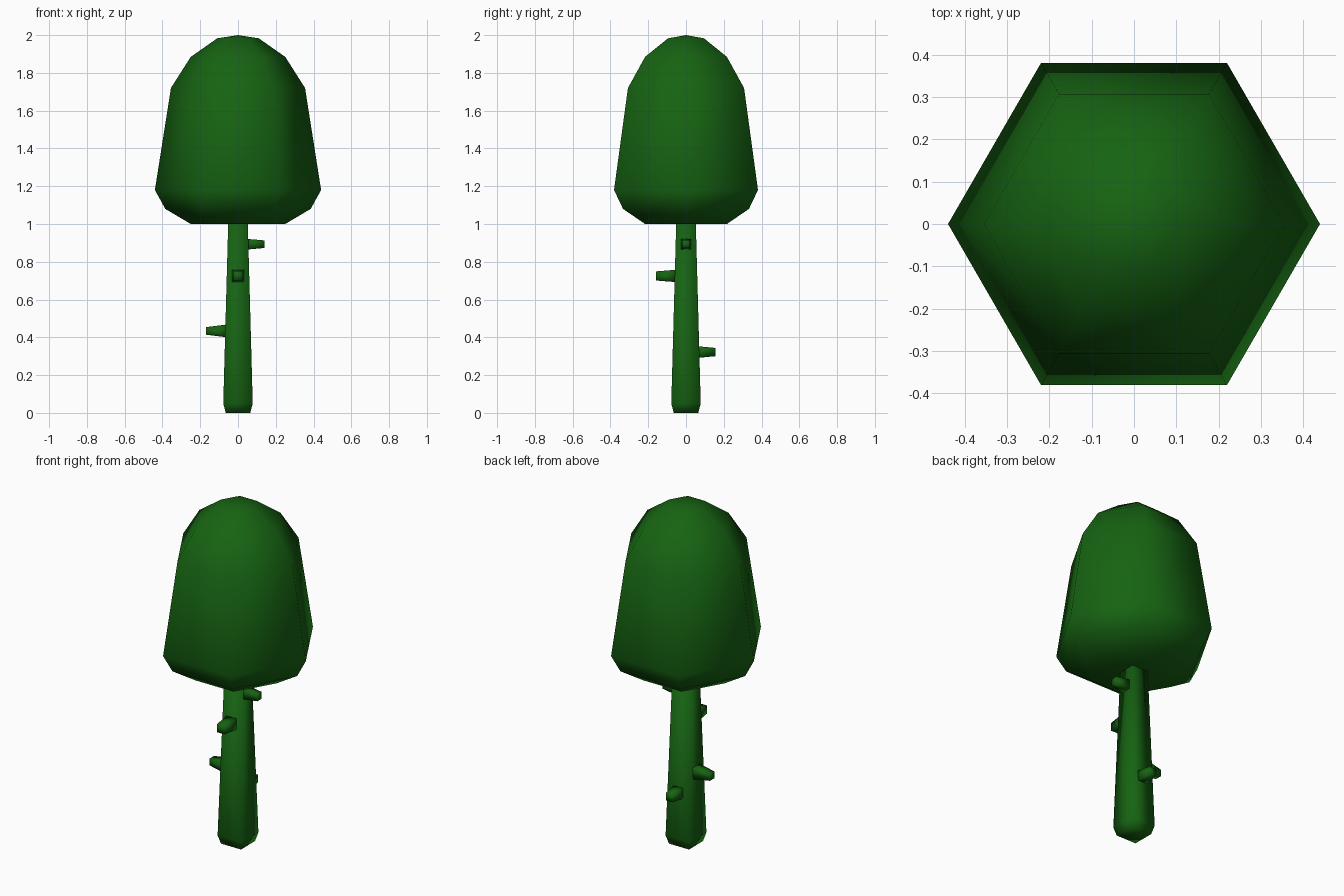
import bpy, bmesh, math
from mathutils import Matrix, Vector

if "Cube" in bpy.data.objects:
    bpy.data.objects.remove(bpy.data.objects["Cube"])

green = bpy.data.materials.new("leaf_green")
green.diffuse_color = (0.008, 0.125, 0.006, 1)
green.use_nodes = True
green.node_tree.nodes["Principled BSDF"].inputs["Base Color"].default_value = green.diffuse_color


def lathe(name, rings, sides, turn=0.0, matrix=Matrix()):
    """Closed prism-like body from (radius, height) rings; radius 0 makes a tip."""
    bm = bmesh.new()
    loops = []
    for r, z in rings:
        if r == 0:
            loops.append([bm.verts.new((0, 0, z))] * sides)
            continue
        loops.append([bm.verts.new((r * math.cos(turn + math.tau * i / sides),
                                    r * math.sin(turn + math.tau * i / sides), z))
                      for i in range(sides)])
    for a, b in zip(loops, loops[1:]):
        for i in range(sides):
            j = (i + 1) % sides
            bm.faces.new(list(dict.fromkeys((a[i], a[j], b[j], b[i]))))
    for loop in (loops[0], loops[-1]):
        if len(set(loop)) > 2:
            bm.faces.new(loop)
    bm.transform(matrix)
    bmesh.ops.recalc_face_normals(bm, faces=bm.faces)
    for f in bm.faces:
        f.smooth = True
    me = bpy.data.meshes.new(name)
    bm.to_mesh(me)
    bm.free()
    me.materials.append(green)
    ob = bpy.data.objects.new(name, me)
    bpy.context.collection.objects.link(ob)
    return ob


# six-sided canopy
lathe("canopy", [(0.25, 1.0), (0.385, 1.08), (0.44, 1.18), (0.355, 1.72),
                 (0.25, 1.885), (0.11, 1.983), (0, 2.0)], 6)

# square tapered trunk
D = math.sqrt(2)
lathe("trunk", [(0.065 * D, 0), (0.078 * D, 0.05), (0.052 * D, 1.0)], 4, math.pi / 4)

# cut branch stubs: direction, height, reach, root half width, tip half width
stubs = [((1, 0, 0), 0.893, 0.14, 0.028, 0.02),
         ((0, -1, 0), 0.725, 0.16, 0.033, 0.024),
         ((-1, 0, 0), 0.434, 0.17, 0.035, 0.02),
         ((0, 1, 0), 0.322, 0.155, 0.032, 0.022)]
for n, (d, z, reach, root, tip) in enumerate(stubs):
    rot = Vector(d).to_track_quat('Z', 'Y').to_matrix().to_4x4()
    lathe(f"branch_stub_{n + 1}", [(root * D, 0.05), (tip * D, reach)], 4, math.pi / 4,
          Matrix.Translation((0, 0, z)) @ rot)
